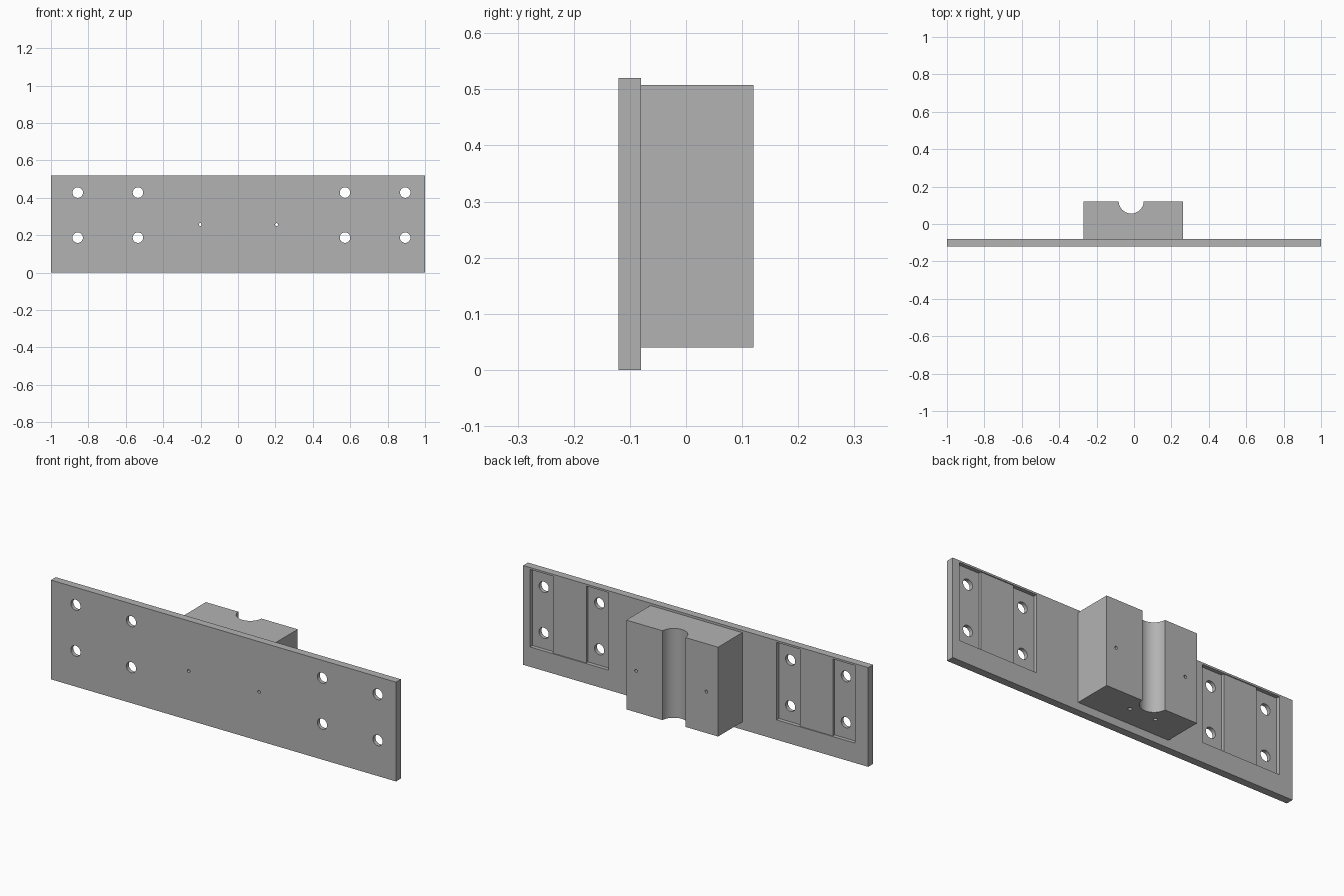
import bpy
import bmesh
from mathutils import Matrix, Vector

if "Cube" in bpy.data.objects:
    bpy.data.objects.remove(bpy.data.objects["Cube"], do_unlink=True)

grey = bpy.data.materials.new("plain_grey")
GREY = (0.45, 0.45, 0.45, 1)
grey.diffuse_color = GREY
grey.use_nodes = True
grey.node_tree.nodes["Principled BSDF"].inputs["Base Color"].default_value = GREY


def finish(bm, name):
    mesh = bpy.data.meshes.new(name)
    bm.to_mesh(mesh)
    bm.free()
    mesh.materials.append(grey)
    obj = bpy.data.objects.new(name, mesh)
    bpy.context.collection.objects.link(obj)
    return obj


def box(name, low, high):
    low, high = Vector(low), Vector(high)
    bm = bmesh.new()
    place = Matrix.Translation((low + high) / 2) @ Matrix.Diagonal((*(high - low), 1))
    bmesh.ops.create_cube(bm, size=1, matrix=place)
    return finish(bm, name)


def rod(name, centre, radius, length, axis, sides):
    bm = bmesh.new()
    turn = Vector((0, 0, 1)).rotation_difference(Vector(axis)).to_matrix().to_4x4()
    bmesh.ops.create_cone(bm, cap_ends=True, segments=sides, radius1=radius,
                          radius2=radius, depth=length,
                          matrix=Matrix.Translation(centre) @ turn)
    return finish(bm, name)


def cut(target, cutter):
    cutter.hide_render = True
    mod = target.modifiers.new("cut", "BOOLEAN")
    mod.operation = "DIFFERENCE"
    mod.solver = "EXACT"
    mod.object = cutter
    bpy.context.view_layer.objects.active = target
    bpy.ops.object.modifier_apply(modifier=mod.name)
    bpy.data.objects.remove(cutter, do_unlink=True)


FRONT, SEAM, BACK = -0.12, -0.08, 0.12
ALONG_Y, ALONG_Z = (0, 1, 0), (0, 0, 1)

plate = box("mounting_plate", (-1, FRONT, 0), (1, SEAM, 0.52))
block = box("centre_block", (-0.27, SEAM, 0.04), (0.262, BACK, 0.508))

# Rear pockets: shallow middle strip with a deeper channel on each side
POCKET_Z, HALF_Z, HALF_X, STRIP_X = 0.307, 0.203, 0.227, 0.096
for centre in (-0.696, 0.733):
    z0, z1 = POCKET_Z - HALF_Z, POCKET_Z + HALF_Z
    cut(plate, box("strip_cutter", (centre - 0.15, SEAM - 0.005, z0),
                   (centre + 0.15, 0, z1)))
    for side in (-1, 1):
        xs = sorted((centre + side * STRIP_X, centre + side * HALF_X))
        cut(plate, box("channel_cutter", (xs[0], SEAM - 0.02, z0), (xs[1], 0, z1)))
        # Bolt holes through the channel floor
        for z in (0.187, 0.428):
            cut(plate, rod("bolt_cutter", (centre + side * 0.161, -0.1, z),
                           0.028, 0.2, ALONG_Y, 32))

# Pin holes through plate and block
for x in (-0.202, 0.206):
    for part in (plate, block):
        cut(part, rod("pin_cutter", (x, 0, 0.257), 0.008, 0.6, ALONG_Y, 16))

# Half-round channel down the back of the block
cut(block, rod("groove_cutter", (-0.015, 0.123, 0.27), 0.067, 1, ALONG_Z, 64))

# Blind holes in the underside of the block
for x in (-0.105, 0.045):
    cut(block, rod("blind_cutter", (x, 0.025, 0.04), 0.01, 0.2, ALONG_Z, 16))

for part in (plate, block):
    bpy.ops.object.select_all(action="DESELECT")
    part.select_set(True)
    bpy.context.view_layer.objects.active = part
    bpy.ops.object.shade_smooth_by_angle(angle=0.52)
